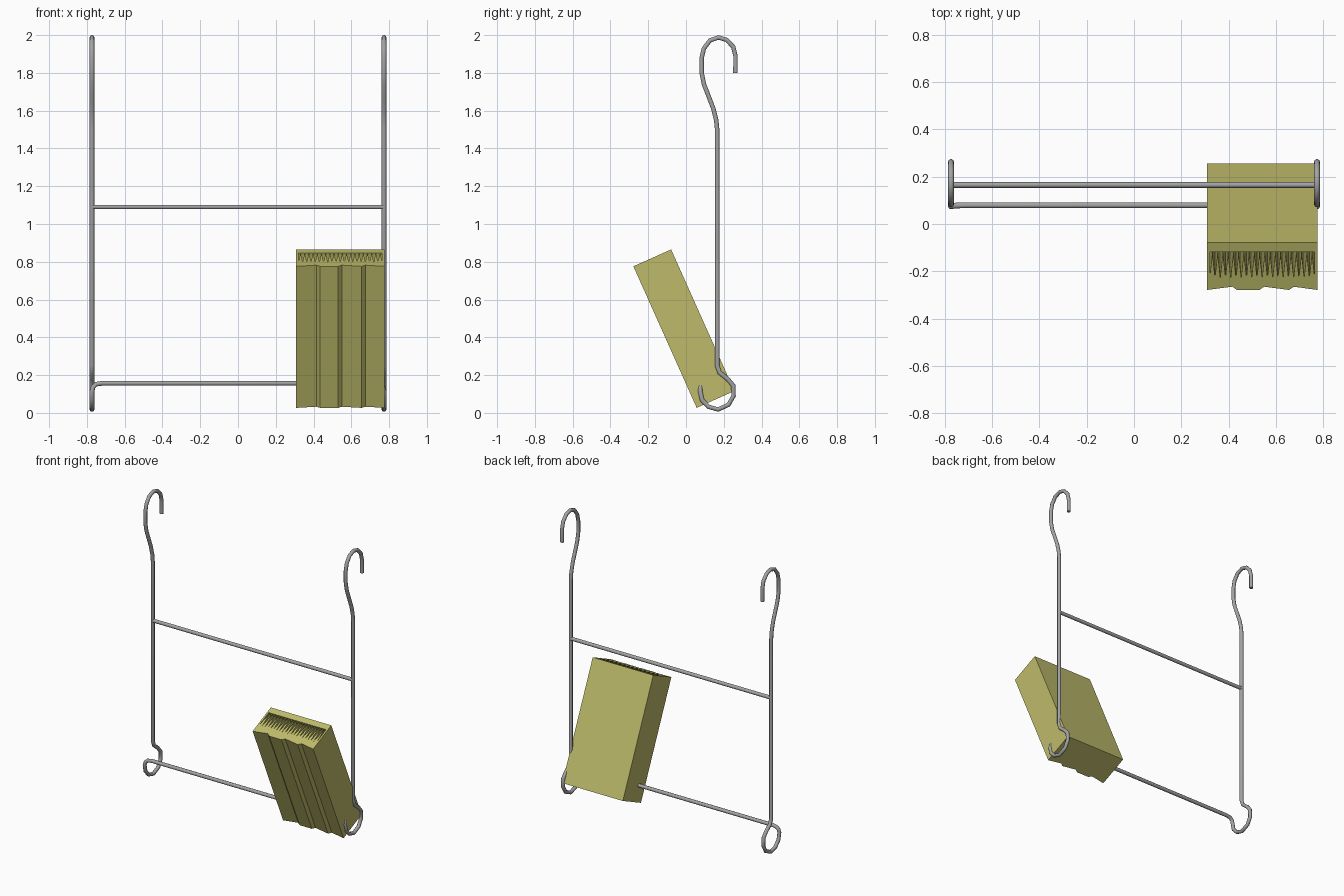
import bpy, bmesh, math
from mathutils import Matrix

cube = bpy.data.objects.get("Cube")
if cube:
    bpy.data.objects.remove(cube, do_unlink=True)


def material(name, color, metallic=0.0):
    mat = bpy.data.materials.new(name)
    mat.use_nodes = True
    mat.diffuse_color = (*color, 1)
    mat.node_tree.nodes["Principled BSDF"].inputs["Base Color"].default_value = (*color, 1)
    return mat


steel = material("steel_grey", (0.37, 0.37, 0.37))
olive = material("olive_yellow", (0.52, 0.50, 0.145))
ROD = 0.0125
HALF = 0.773


def rod(name, points):
    """Round wire swept along a list of points."""
    curve = bpy.data.curves.new(name, "CURVE")
    curve.dimensions = "3D"
    curve.bevel_depth = ROD
    curve.bevel_resolution = 3
    curve.use_fill_caps = True
    spline = curve.splines.new("POLY")
    spline.points.add(len(points) - 1)
    for p, co in zip(spline.points, points):
        p.co = (*co, 1)
    obj = bpy.data.objects.new(name, curve)
    bpy.context.collection.objects.link(obj)
    curve.materials.append(steel)
    bpy.ops.object.select_all(action="DESELECT")
    obj.select_set(True)
    bpy.context.view_layer.objects.active = obj
    bpy.ops.object.convert(target="MESH")
    bpy.ops.object.shade_smooth_by_angle(angle=math.radians(50))


# Bent wire frame: hook, post, lower loop and the bar joining both sides
side = [(0.262, 1.80), (0.262, 1.89), (0.25, 1.938), (0.215, 1.975), (0.172, 1.9875),
        (0.127, 1.972), (0.095, 1.93), (0.083, 1.88), (0.083, 1.80), (0.095, 1.74),
        (0.122, 1.67), (0.145, 1.61), (0.16, 1.55), (0.165, 1.50), (0.165, 0.25),
        (0.178, 0.213), (0.22, 0.18), (0.25, 0.145), (0.252, 0.09), (0.225, 0.043),
        (0.17, 0.018), (0.12, 0.032), (0.085, 0.068), (0.075, 0.115)]
left = [(HALF, y, z) for y, z in side]
left += [(HALF - 0.006, 0.076, 0.137), (HALF - 0.022, 0.078, 0.152), (HALF - 0.055, 0.079, 0.157)]
right = [(-x, y, z) for x, y, z in left]
rod("wire_frame", left + right[::-1])
rod("upper_crossbar", [(-HALF, 0.165, 1.09), (HALF, 0.165, 1.09)])

# Leaning block: ribbed front, toothed pocket in its top
X0, X1, DEPTH, HEIGHT, POCKET = 0.308, 0.775, 0.219, 0.821, 0.25
f, g = -DEPTH / 2, -DEPTH / 2 + 0.015
outline = [(X0, f), (0.415, g), (0.435, f), (0.53, f), (0.55, g), (0.655, f),
           (0.675, g), (X1, f), (X1, -f), (X0, -f)]
teeth, a, b = 20, X0 + 0.012, X1 - 0.012
back, front = 0.066, -0.052
pocket = [(b, back), (a, back)]
step = (b - a) / teeth
for i in range(teeth):
    pocket += [(a + i * step, front), (a + (i + 0.5) * step, back - 0.004)]
pocket.append((b, front))

bm = bmesh.new()


def ring(points, z):
    verts = [bm.verts.new((x, y, z)) for x, y in points]
    edges = [bm.edges.new((v, verts[i - 1])) for i, v in enumerate(verts)]
    return verts, edges


def walls(lower, upper):
    for i in range(len(lower)):
        bm.faces.new((lower[i - 1], lower[i], upper[i], upper[i - 1]))


top = HEIGHT / 2
bottom_v, _ = ring(outline, -top)
rim_v, rim_e = ring(outline, top)
mouth_v, mouth_e = ring(pocket, top)
floor_v, _ = ring(pocket, top - POCKET)
walls(bottom_v, rim_v)
walls(floor_v, mouth_v)
bm.faces.new(bottom_v)
bm.faces.new(floor_v)
bmesh.ops.triangle_fill(bm, edges=rim_e + mouth_e, use_beauty=True, normal=(0, 0, 1))
bmesh.ops.recalc_face_normals(bm, faces=bm.faces)
bm.transform(Matrix.Translation((0, -0.011, 0.446)) @ Matrix.Rotation(math.radians(24.1), 4, "X"))
mesh = bpy.data.meshes.new("ribbed_block")
bm.to_mesh(mesh)
bm.free()
mesh.materials.append(olive)
bpy.context.collection.objects.link(bpy.data.objects.new("ribbed_block", mesh))
